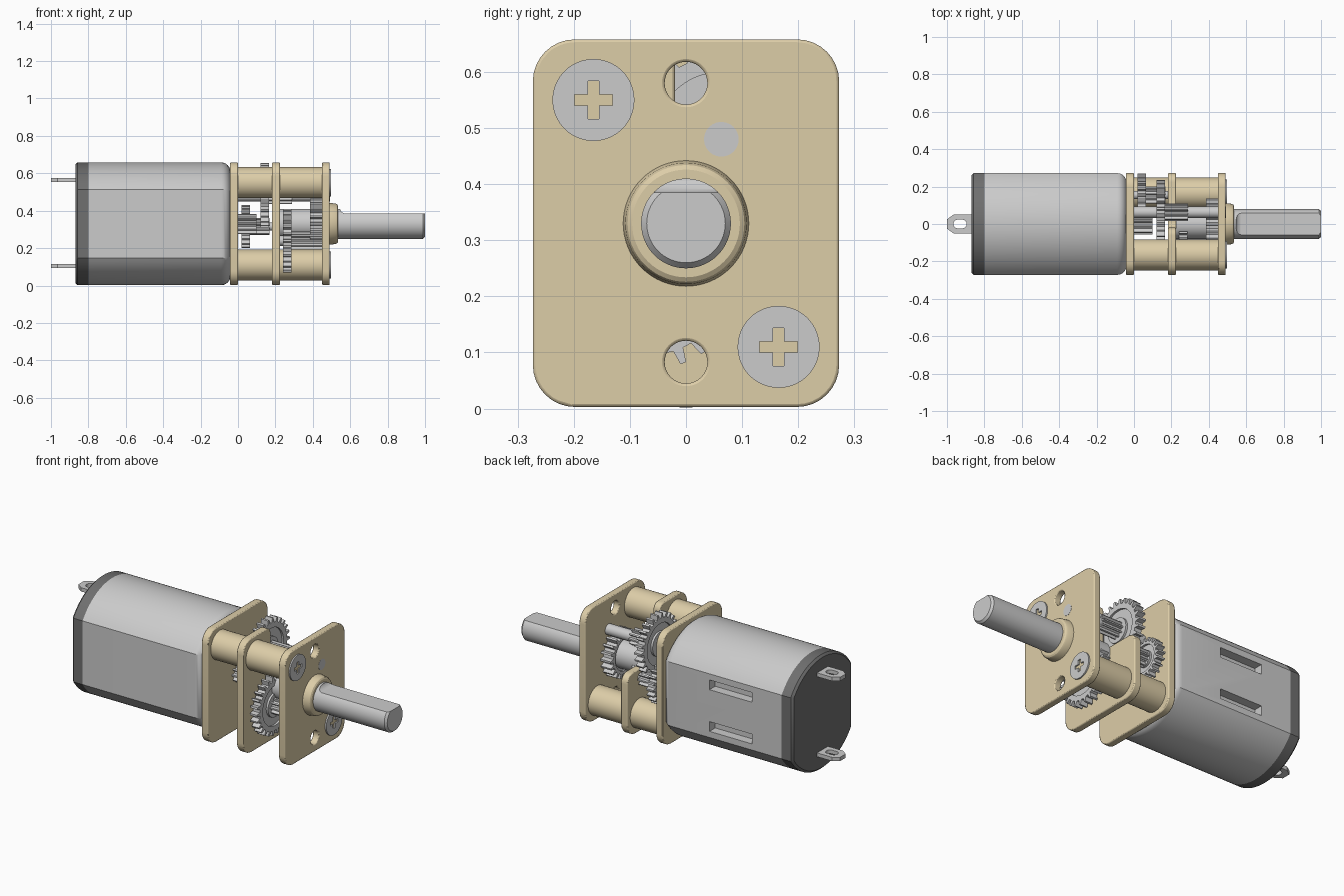
import bpy, bmesh
from math import sin, cos, pi, acos, atan2, radians
from mathutils import Vector

if "Cube" in bpy.data.objects:
    bpy.data.objects.remove(bpy.data.objects["Cube"])


def material(name, rgb):
    m = bpy.data.materials.new(name)
    m.diffuse_color = (*rgb, 1)
    m.use_nodes = True
    m.node_tree.nodes["Principled BSDF"].inputs["Base Color"].default_value = m.diffuse_color
    return m


BRASS = material("brass", (0.72, 0.61, 0.39))
DARK = material("dark_plastic", (0.16, 0.16, 0.16))


def smooth(ob, angle=30):
    bpy.ops.object.select_all(action='DESELECT')
    ob.select_set(True)
    bpy.context.view_layer.objects.active = ob
    bpy.ops.object.shade_smooth_by_angle(angle=radians(angle))


def loft(name, rings, mat=None, angle=30):
    """Skin matching closed rings of (x, y, z) points and cap both ends."""
    bm = bmesh.new()
    vr = [[bm.verts.new(p) for p in ring] for ring in rings]
    n = len(rings[0])
    for a, b in zip(vr, vr[1:]):
        for i in range(n):
            bm.faces.new((a[i], a[(i + 1) % n], b[(i + 1) % n], b[i]))
    bm.faces.new(vr[0])
    bm.faces.new(vr[-1])
    bmesh.ops.recalc_face_normals(bm, faces=bm.faces)
    me = bpy.data.meshes.new(name)
    bm.to_mesh(me)
    bm.free()
    ob = bpy.data.objects.new(name, me)
    bpy.context.collection.objects.link(ob)
    if mat:
        me.materials.append(mat)
    smooth(ob, angle)
    return ob


def circle(x, y, z, r, n=48):
    return [(x, y + r * cos(2 * pi * i / n), z + r * sin(2 * pi * i / n)) for i in range(n)]


def lathe(name, y, z, profile, mat=None, n=48):
    return loft(name, [circle(x, y, z, r, n) for x, r in profile], mat)


def prism(name, pts, x0, x1, mat=None):
    return loft(name, [[(x, y, z) for y, z in pts] for x in (x0, x1)], mat)


def rounded(corners, seg=8):
    """Polygon with quadratic-rounded corners, each given as (u, v, radius)."""
    out = []
    for i, (u, v, r) in enumerate(corners):
        p = Vector((u, v))
        a = p + (Vector(corners[i - 1][:2]) - p).normalized() * r
        b = p + (Vector(corners[(i + 1) % len(corners)][:2]) - p).normalized() * r
        # true arc: centre is opposite the corner for right angles
        c = a + b - p
        a0 = atan2(*(a - c).yx)
        d = (atan2(*(b - c).yx) - a0 + pi) % (2 * pi) - pi
        out += [(c.x + r * cos(a0 + d * k / seg), c.y + r * sin(a0 + d * k / seg))
                for k in range(seg + 1)]
    return out


def cut(ob, cutter):
    cutter.hide_render = True
    m = ob.modifiers.new("cut", 'BOOLEAN')
    m.operation, m.solver, m.object = 'DIFFERENCE', 'EXACT', cutter
    bpy.context.view_layer.objects.active = ob
    bpy.ops.object.modifier_apply(modifier=m.name)
    bpy.data.objects.remove(cutter)
    smooth(ob)


def box(name, x, y, z):
    return prism(name, [(y[0], z[0]), (y[1], z[0]), (y[1], z[1]), (y[0], z[1])], *x)


def gear(name, y, z, r, teeth, x0, x1, depth=0.03, web=False):
    """Spur gear along x; wheels get a recessed web around a raised hub."""
    n = teeth * 4
    shape = [r, r, r - depth, r - depth]
    offs = [-0.13, 0.13, 0.27, 0.73]

    def outline(x):
        return [(x, y + shape[i % 4] * cos(a), z + shape[i % 4] * sin(a))
                for i in range(n) for a in [2 * pi * (i // 4 + offs[i % 4]) / teeth]]
    rings = [outline(x0), outline(x1)]
    if web:
        def face(x, d):
            return [circle(x, y, z, r * .4, n), circle(x + d, y, z, r * .4, n),
                    circle(x + d, y, z, r * .68, n), circle(x, y, z, r * .68, n)]
        rings = face(x0, .012) + rings + face(x1, -.012)[::-1]
    return loft(name, rings, None, 20)


# Motor can: round outline with two side flats
def can(x, inset=0.0):
    r, w = 0.328 - inset, 0.272 - inset
    a = acos(w / r)
    angs = [a + (pi - 2 * a) * i / 28 for i in range(29)]
    return [(x, r * cos(t), 0.33 + r * sin(t)) for t in angs + [t + pi for t in angs]]


R = 0.05
body = loft("motor_can", [can(-0.80)] +
            [can(-0.04 - R + R * sin(t), R * (1 - cos(t))) for t in [pi / 2 * k / 6 for k in range(7)]])
for z in (0.21, 0.45):
    cut(body, prism_slot := box("slot_cutter", (-0.61, -0.34), (0.22, 0.4), (z - .028, z + .028)))
loft("motor_end_cap", [can(-0.87, .012), can(-0.858), can(-0.80)], DARK)

# Solder terminals
for name, z in (("lower_terminal", 0.104), ("upper_terminal", 0.565)):
    outline = [(-.86, -.05), (-.965, -.05), (-1, -.025), (-1, .025), (-.965, .05), (-.86, .05)]
    tab = loft(name, [[(x, y, h) for x, y in outline] for h in (z - .011, z + .011)])
    hole = rounded([(-.965, -.023, .022), (-.895, -.023, .022), (-.895, .023, .022), (-.965, .023, .022)])
    cut(tab, loft("hole_cutter", [[(x, y, h) for x, y in hole] for h in (z - .1, z + .1)]))

# Gearbox plates
W, B, T = 0.273, 0.003, 0.658
full = rounded([(-W, B, .075), (W, B, .075), (W, T, .075), (-W, T, .075)])
notched = rounded([(-W, B, .075), (W, B, .075), (W, .36, .05), (-.02, .36, .03),
                   (-.02, T, .04), (-W, T, .075)])
plates = [prism("motor_plate", full, -0.042, 0.0, BRASS),
          prism("middle_plate", notched, 0.182, 0.224, BRASS),
          prism("front_plate", full, 0.45, 0.49, BRASS)]
for z in (0.083, 0.58):
    cut(plates[2], lathe("hole_cutter", 0, z, [(0.4, .038), (0.6, .038)]))
for p in plates:
    m = p.modifiers.new("edge", 'BEVEL')
    m.width, m.segments, m.limit_method = 0.005, 2, 'ANGLE'
    m.angle_limit = radians(50)

# Spacer posts and cross-head screws at opposite corners
for side, y, z in (("upper", -.165, .55), ("lower", .165, .11)):
    lathe(side + "_rear_post", y, z, [(0, .083), (.182, .083)], BRASS)
    lathe(side + "_front_post", y, z, [(.224, .083), (.45, .083)], BRASS)
    screw = lathe(side + "_screw", y, z, [(.48, .073), (.498, .073)], None, 64)
    a, b = .034, .010
    quarter = [(a, -b), (a, b), (b, b)]
    cross = []
    for k in range(4):
        c, s = round(cos(k * pi / 2)), round(sin(k * pi / 2))
        cross += [(y + u * c - v * s, z + u * s + v * c) for u, v in quarter]
    cut(screw, prism("cross_cutter", cross, 0.47, 0.52))

# Output bushing and D-shaped shaft
lathe("shaft_bushing", 0, .33, [(.485, .113), (.495, .111), (.522, .108), (.53, .104),
                                (.535, .096), (.535, .07)], BRASS, 64)
shaft = lathe("output_shaft", 0, .33, [(.224, .08), (.988, .08), (1.0, .07)], None, 64)
ramp = [(.545 + .03 * sin(t), .415 - .03 * (1 - cos(t))) for t in [pi / 2 * k / 5 for k in range(6)]]
ramp = [(.545, .6)] + [(.545 + .03 * (1 - cos(t)), .415 - .03 * sin(t))
                       for t in [pi / 2 * k / 5 for k in range(6)]] + [(1.1, .385), (1.1, .6)]
cut(shaft, loft("flat_cutter", [[(x, y, z) for x, z in ramp] for y in (-.2, .2)]))

# Gear train: (name, y, z, radius, teeth, x0, x1, tooth depth, wheel)
for g in (("motor_pinion", 0, .33, .055, 10, 0, .10, .02, False),
          ("first_wheel", .155, .315, .115, 20, .02, .065, .022, True),
          ("first_pinion", .155, .315, .046, 9, .065, .168, .017, False),
          ("second_wheel", .063, .482, .173, 26, .12, .165, .026, True),
          ("second_pinion", .063, .482, .048, 10, .165, .29, .017, False),
          ("third_wheel", -.065, .24, .17, 26, .24, .285, .026, True),
          ("third_pinion", -.065, .24, .05, 10, .285, .45, .017, False),
          ("output_gear", 0, .33, .136, 20, .385, .45, .026, True)):
    gear(*g)

# Gear axles
for name, y, z, r, x0, x1 in (("first_axle", .155, .315, .022, 0, .2),
                              ("second_axle", .063, .48, .031, 0, .491),
                              ("third_axle", -.065, .24, .028, .2, .46)):
    lathe(name, y, z, [(x0, r), (x1, r)], None, 24)
